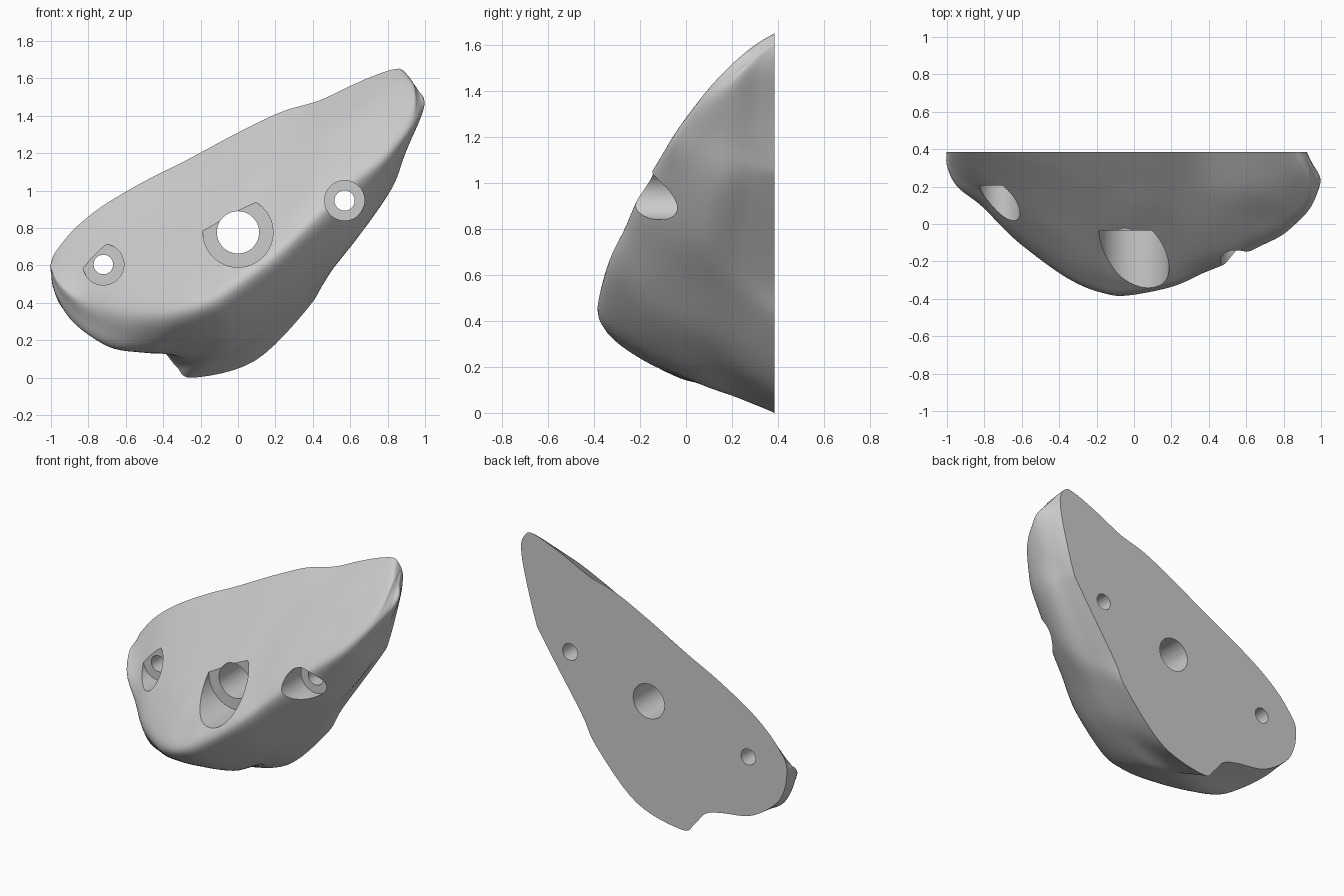
import bpy, bmesh, math
from mathutils import Vector, noise

if "Cube" in bpy.data.objects:
    bpy.data.objects.remove(bpy.data.objects["Cube"])

BACK = 0.385          # y of the flat mounting face

# Rails running from the left end to the right tip
top_edge = [(-.995, .63), (-.97, .68), (-.87, .80), (-.72, .92), (-.5, 1.05), (-.3, 1.15), (-.15, 1.23),
            (0, 1.31), (.23, 1.42), (.43, 1.48), (.58, 1.55), (.68, 1.595), (.77, 1.63), (.84, 1.65), (.88, 1.645)]
lip = [(-1, .31, .58), (-.945, .2, .48), (-.81, .09, .385), (-.63, -.09, .335), (-.43, -.24, .33),
       (-.29, -.325, .35), (-.17, -.365, .38), (-.04, -.38, .45), (.2, -.33, .62), (.43, -.235, .83),
       (.58, -.165, .98), (.71, -.10, 1.09), (.83, -.03, 1.21), (.95, .1, 1.39), (.95, .25, 1.54)]
belly = [(-1, .35, .56), (-.97, .28, .44), (-.87, .22, .29), (-.69, .08, .165), (-.51, .04, .135),
         (-.38, .06, .13), (-.22, .08, .12), (-.03, .04, .155), (.24, .03, .35), (.46, .06, .57),
         (.65, .08, .77), (.82, .15, 1.01), (.895, .17, 1.20), (.995, .23, 1.45), (.96, .3, 1.54)]
bottom_edge = [(-1, .57), (-.985, .47), (-.92, .35), (-.74, .225), (-.52, .185), (-.41, .15), (-.33, .06),
               (-.24, .0), (.09, .09), (.38, .38), (.49, .57), (.765, .98), (.825, 1.10), (.905, 1.40), (.925, 1.54)]


def spline(pts, steps):
    """Smooth curve through the points (Catmull-Rom)."""
    out = []
    n = len(pts)
    for i in range(n - 1):
        a, b, c, d = pts[max(i - 1, 0)], pts[i], pts[i + 1], pts[min(i + 2, n - 1)]
        for k in range(steps):
            t = k / steps
            out.append(0.5 * (2 * b + (c - a) * t + (2 * a - 5 * b + 4 * c - d) * t * t
                              + (3 * b - a - 3 * c + d) * t ** 3))
    out.append(pts[-1].copy())
    return out


# Cross-sections: sloping face, rounded lip, undercut belly, back edge
sections = []
for t, r, l, b in zip(top_edge, lip, belly, bottom_edge):
    T, R, L = Vector((t[0], BACK, t[1])), Vector(r), Vector(l)
    B = Vector((b[0], BACK, b[1]))
    w = min(1, (T - R).length)
    out = Vector((0, -.7, .7)) * w
    under = Vector((.4, -.5, -.7)) * w
    extra = .03 if r[0] > .4 else 0          # fuller towards the tip
    sections.append([T, T.lerp(R, .3) + out * (.02 + extra), T.lerp(R, .62) + out * (.034 + extra),
                     T.lerp(R, .87) + out * (.04 + extra * .5), R, R.lerp(L, .45) + under * .04, L,
                     L.lerp(B, .55), B])
rows = len(sections[0])
sections.insert(0, [Vector((-1, BACK, .60))] * rows)
sections.append([Vector((.915, BACK, 1.60))] * rows)

# Loft the body
rails = [spline([s[j] for s in sections], 6) for j in range(rows)]
grid = [spline(list(col), 6) for col in zip(*rails)]
bm = bmesh.new()
vg = []
for col in grid:
    line = []
    for k, p in enumerate(col):
        p.y = min(p.y, BACK)
        if k in (0, len(col) - 1):
            p.y = BACK
        else:
            fade = max(0, min(1, (BACK - p.y) / .2))
            p += Vector((.3, -.7, .2)) * noise.noise(p * 4.0) * .012 * fade
        p.z = max(p.z, 0)
        line.append(bm.verts.new(p))
    vg.append(line)
for a, b in zip(vg, vg[1:]):
    for j in range(len(a) - 1):
        bm.faces.new((a[j], a[j + 1], b[j + 1], b[j]))
# Flat back
for a, b in zip(vg, vg[1:]):
    bm.faces.new((a[0], b[0], b[-1], a[-1]))
bmesh.ops.remove_doubles(bm, verts=bm.verts, dist=.0008)
bmesh.ops.dissolve_degenerate(bm, edges=bm.edges, dist=.0002)
bmesh.ops.recalc_face_normals(bm, faces=bm.faces)
me = bpy.data.meshes.new("climbing_hold")
bm.to_mesh(me)
bm.free()
hold = bpy.data.objects.new("climbing_hold", me)
bpy.context.collection.objects.link(hold)


def drill(x, z, radius, y0, y1):
    """Cut a straight round hole along y."""
    bpy.ops.mesh.primitive_cylinder_add(vertices=48, radius=radius, depth=y1 - y0,
                                        location=(x, (y0 + y1) / 2, z), rotation=(math.pi / 2, 0, 0))
    cutter = bpy.context.object
    cutter.name = "hole_cutter"
    cutter.hide_render = True
    bpy.context.view_layer.objects.active = hold
    m = hold.modifiers.new("hole", 'BOOLEAN')
    m.operation, m.solver, m.object = 'DIFFERENCE', 'EXACT', cutter
    bpy.ops.object.modifier_apply(modifier=m.name)
    bpy.data.objects.remove(cutter)


# Centre bolt and two screw holes: x, z, bore, counterbore, seat depth
for x, z, bore, counter, seat in [(0, .777, .113, .187, -.035), (-.72, .605, .052, .11, .205),
                                  (.57, .947, .054, .107, -.01)]:
    drill(x, z, counter, -.7, seat)
    drill(x, z, bore, -.72, .6)

bpy.ops.object.select_all(action='DESELECT')
hold.select_set(True)
bpy.context.view_layer.objects.active = hold
bpy.ops.object.shade_smooth_by_angle(angle=math.radians(40))
